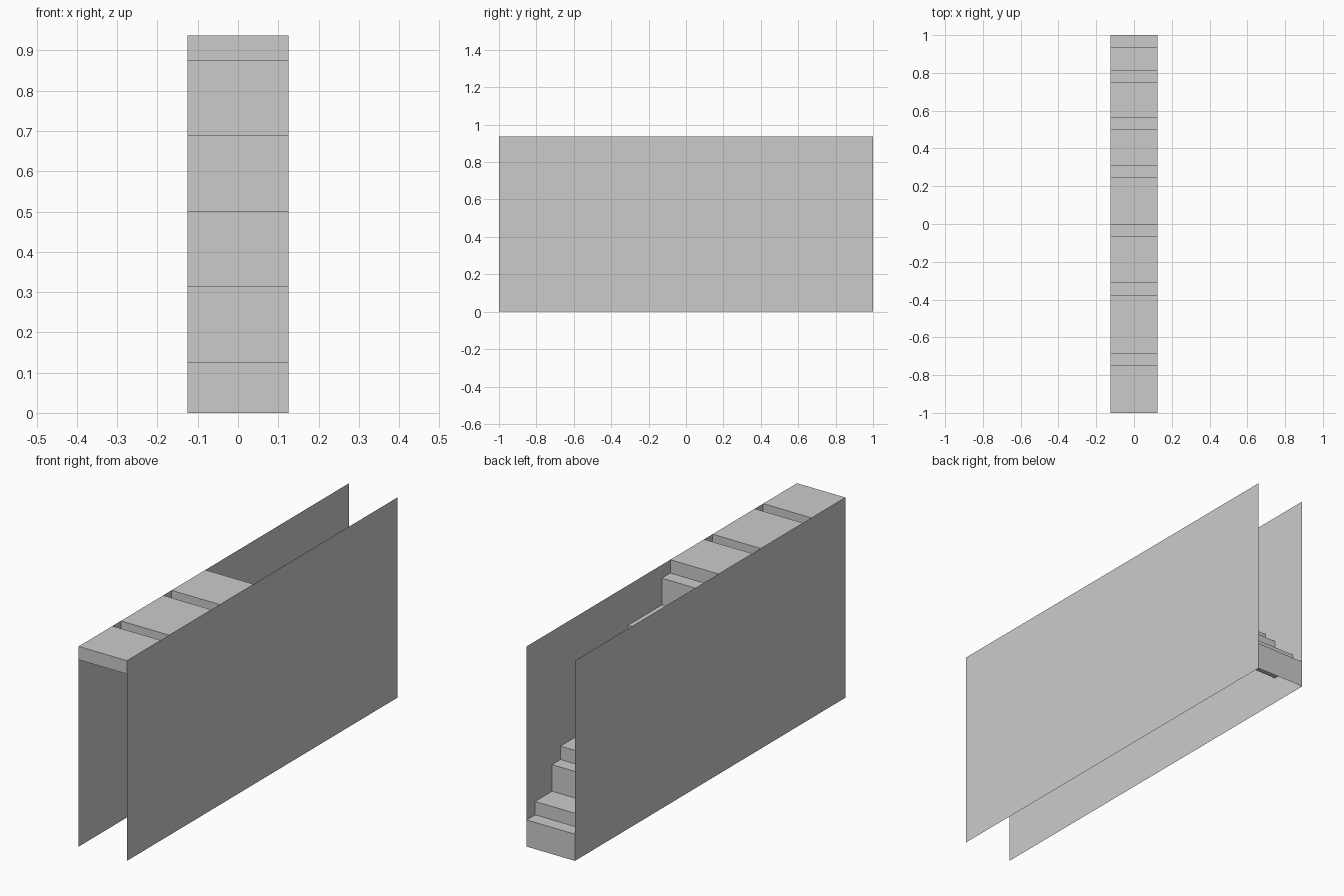
import bpy
import bmesh

cube = bpy.data.objects.get("Cube")
if cube:
    bpy.data.objects.remove(cube, do_unlink=True)

U = 1 / 16          # building unit
HALF_WIDTH = 2 * U
HALF_LENGTH = 16 * U
HEIGHT = 15 * U

grey = bpy.data.materials.new("plain_grey")
grey.use_nodes = True
grey.diffuse_color = (0.6, 0.6, 0.6, 1)
grey.node_tree.nodes["Principled BSDF"].inputs["Base Color"].default_value = (0.6, 0.6, 0.6, 1)


def finish(name, bm):
    mesh = bpy.data.meshes.new(name)
    bm.to_mesh(mesh)
    bm.free()
    mesh.materials.append(grey)
    obj = bpy.data.objects.new(name, mesh)
    bpy.context.collection.objects.link(obj)
    return obj


def sheet(name, profile):
    """Sweep an open (y, z) profile, in units, across the full width."""
    bm = bmesh.new()
    rows = [[bm.verts.new((x, y * U, z * U)) for x in (HALF_WIDTH, -HALF_WIDTH)]
            for y, z in profile]
    for a, b in zip(rows, rows[1:]):
        bm.faces.new((a[0], a[1], b[1], b[0]))
    return finish(name, bm)


def side_wall(name, side):
    bm = bmesh.new()
    x = side * HALF_WIDTH
    corners = [(-HALF_LENGTH, 0), (HALF_LENGTH, 0), (HALF_LENGTH, HEIGHT), (-HALF_LENGTH, HEIGHT)]
    bm.faces.new([bm.verts.new((x, y, z)) for y, z in corners[::side]])
    return finish(name, bm)


# Thin side walls, open below and at the front
side_wall("left_wall", 1)
side_wall("right_wall", -1)

# Stair shell climbing from the back to the landing at the front
edges = [16, 13, 9, 5, 0]
path = [(16, 0)]
for i, y in enumerate(edges):
    z = 2 + 3 * i
    end = edges[i + 1] if i < 4 else -16
    path += [(y, z), (end, z)]
sheet("stair_shell", [p for i, p in enumerate(path) if p not in path[:i]])

# Raised slab on each tread, set back from its nosing
for i in range(4):
    z = 2 + 3 * i
    back, front = edges[i] - 1, edges[i + 1]
    sheet(f"tread_slab_{i + 1}", [(back, z), (back, z + 1), (front, z + 1)])

# Landing slabs with narrow grooves between them
for i, (back, front) in enumerate([(-1, -5), (-6, -11), (-12, -16)]):
    sheet(f"landing_slab_{i + 1}", [(back, 14), (back, 15), (front, 15), (front, 14)])
